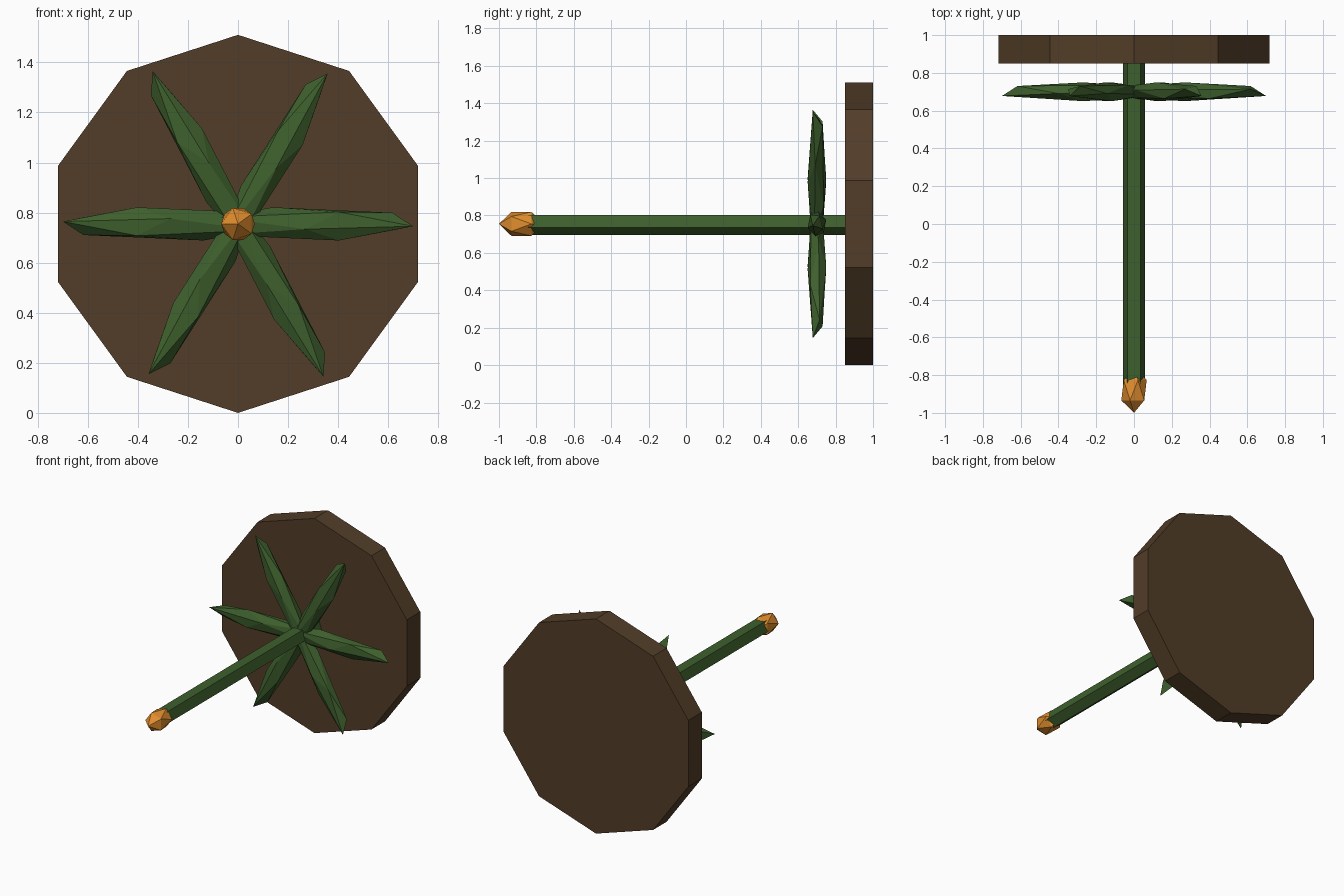
import bpy, bmesh
from math import radians, cos, sin, pi
from mathutils import Matrix

if "Cube" in bpy.data.objects:
    bpy.data.objects.remove(bpy.data.objects["Cube"])

CZ = 0.755  # height of the common axis


def material(name, rgb):
    m = bpy.data.materials.new(name)
    m.diffuse_color = (*rgb, 1)
    m.use_nodes = True
    m.node_tree.nodes["Principled BSDF"].inputs["Base Color"].default_value = m.diffuse_color
    return m


BROWN = material("brown", (0.085, 0.047, 0.021))
GREEN = material("green", (0.048, 0.115, 0.026))
ORANGE = material("orange", (0.75, 0.27, 0.027))


def finish(name, bm, mat):
    bmesh.ops.recalc_face_normals(bm, faces=bm.faces)
    me = bpy.data.meshes.new(name)
    bm.to_mesh(me)
    bm.free()
    me.materials.append(mat)
    ob = bpy.data.objects.new(name, me)
    bpy.context.collection.objects.link(ob)
    return ob


def prism(name, sides, radius, y0, y1, start, mat):
    """Regular prism along y, first corner at the start angle."""
    bm = bmesh.new()
    angles = [radians(start) + 2 * pi * i / sides for i in range(sides)]
    face = bm.faces.new([bm.verts.new((radius * cos(a), y0, CZ + radius * sin(a)))
                         for a in angles])
    side = bmesh.ops.extrude_face_region(bm, geom=[face], use_keep_orig=True)
    moved = [v for v in side["geom"] if isinstance(v, bmesh.types.BMVert)]
    bmesh.ops.translate(bm, vec=(0, y1 - y0, 0), verts=moved)
    return finish(name, bm, mat)


def ico(name, matrix, mat):
    bm = bmesh.new()
    bmesh.ops.create_icosphere(bm, subdivisions=1, radius=1, matrix=matrix)
    return finish(name, bm, mat)


# Ten-sided base and five-sided stem
prism("soil_disc", 10, 0.755, 0.85, 1.0, 90, BROWN)
prism("stem", 5, 0.06, -0.88, 0.86, -90, GREEN)

# Faceted bud at the stem tip
ico("bud", Matrix.Translation((0, -0.88, CZ)) @ Matrix.Diagonal((0.075, 0.12, 0.075, 1))
    @ Matrix.Rotation(radians(-90), 4, 'X'), ORANGE)

# Six stretched leaves around the stem
for i in range(6):
    m = (Matrix.Translation((0, 0.70, CZ))
         @ Matrix.Rotation(radians(-60 * i), 4, 'Y')
         @ Matrix.Translation((0.27, 0, 0))
         @ Matrix.Diagonal((0.48, 0.052, 0.07, 1))
         @ Matrix.Rotation(radians(107.5), 4, 'X'))
    ico(f"leaf_{i + 1}", m, GREEN)
